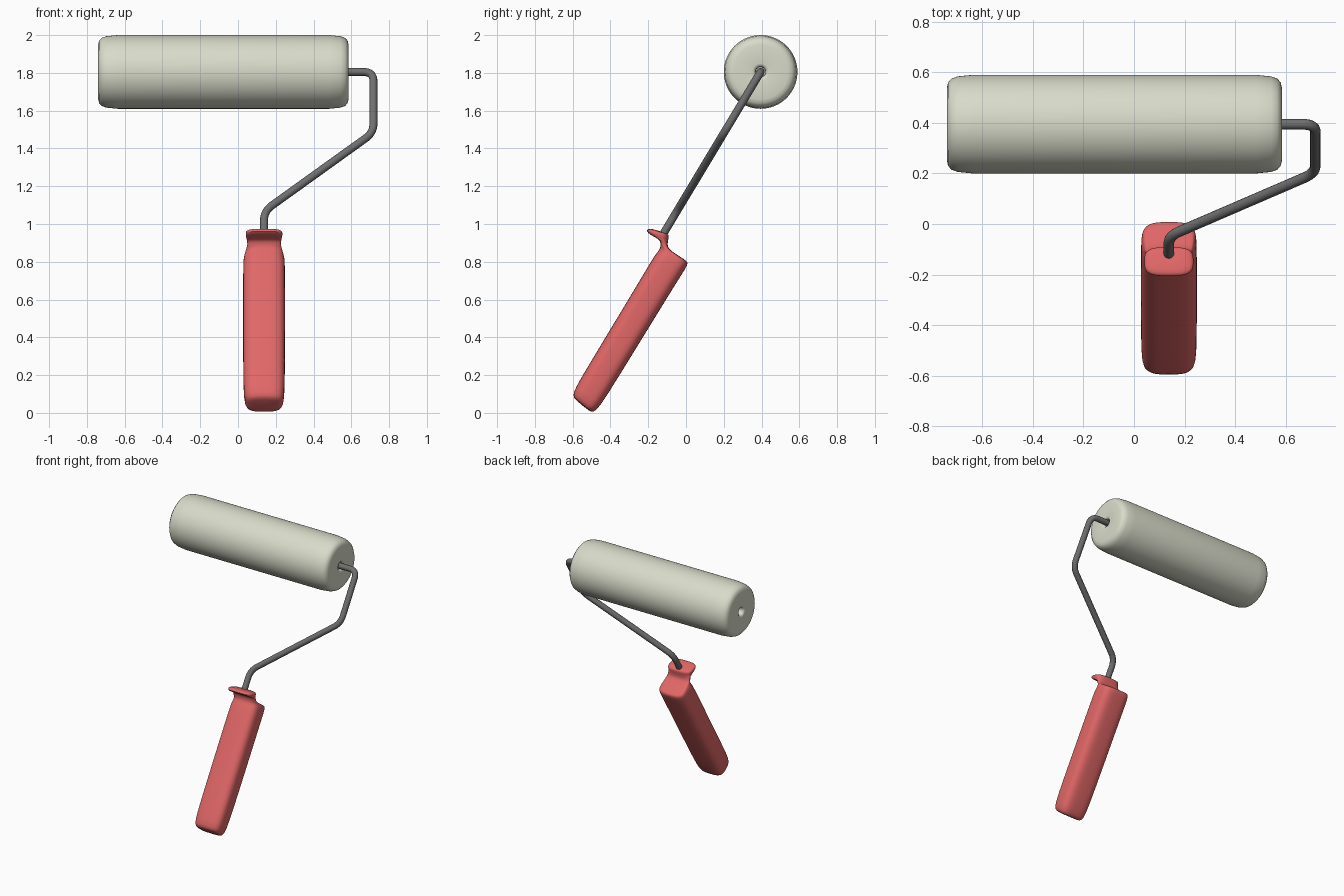
import bpy, bmesh, math
from mathutils import Vector

cube = bpy.data.objects.get("Cube")
if cube:
    bpy.data.objects.remove(cube, do_unlink=True)

AXLE_Y, AXLE_Z = 0.395, 1.805
TILT_SIN, TILT_COS = 0.515, 0.857
GRIP_X = 0.138


def material(name, rgb):
    m = bpy.data.materials.new(name)
    m.use_nodes = True
    color = (*rgb, 1)
    m.diffuse_color = color
    m.node_tree.nodes["Principled BSDF"].inputs["Base Color"].default_value = color
    return m


cream = material("cream_fleece", (0.69, 0.71, 0.59))
red = material("red_plastic", (0.75, 0.135, 0.135))
grey = material("grey_steel", (0.16, 0.16, 0.16))


def tilted(x, u, s):
    """u runs across the leaning plane of the tool, s runs up along it."""
    return Vector((x, AXLE_Y + TILT_COS * u + TILT_SIN * s,
                   AXLE_Z - TILT_SIN * u + TILT_COS * s))


def loft(name, rings, mat, angle):
    """Skin a list of closed rings and cap both ends."""
    bm = bmesh.new()
    loops = [[bm.verts.new(p) for p in ring] for ring in rings]
    n = len(loops[0])
    for a, b in zip(loops, loops[1:]):
        for i in range(n):
            bm.faces.new((a[i], a[(i + 1) % n], b[(i + 1) % n], b[i]))
    bm.faces.new(loops[0])
    bm.faces.new(loops[-1])
    bmesh.ops.recalc_face_normals(bm, faces=bm.faces)
    mesh = bpy.data.meshes.new(name)
    bm.to_mesh(mesh)
    bm.free()
    mesh.materials.append(mat)
    obj = bpy.data.objects.new(name, mesh)
    bpy.context.collection.objects.link(obj)
    bpy.ops.object.select_all(action='DESELECT')
    bpy.context.view_layer.objects.active = obj
    obj.select_set(True)
    bpy.ops.object.shade_smooth_by_angle(angle=math.radians(angle))
    return obj


# Roller sleeve: soft rounded ends with a small axle hole in each
half_profile = [(0.60, 0.015), (0.605, 0.026), (0.648, 0.027), (0.66, 0.034),
                (0.6625, 0.045), (0.6625, 0.145), (0.658, 0.165), (0.645, 0.180),
                (0.62, 0.189), (0.56, 0.195)]
profile = [(-x, r) for x, r in half_profile] + half_profile[::-1]
SEGMENTS = 64
angles = [2 * math.pi * i / SEGMENTS for i in range(SEGMENTS)]
loft("roller_sleeve",
     [[Vector((x - 0.0775, AXLE_Y + r * math.cos(a), AXLE_Z + r * math.sin(a)))
       for a in angles] for x, r in profile], cream, 50)


# Handle: rounded-box sections (height, front, back, half width, slant)
sections = [
    (-2.000, 0.050, 0.150, 0.075, -0.14),
    (-1.992, 0.032, 0.170, 0.095, -0.14),
    (-1.955, 0.020, 0.183, 0.108, -0.10),
    (-1.800, 0.020, 0.187, 0.111, 0),
    (-1.200, 0.020, 0.192, 0.111, 0),
    (-1.105, 0.020, 0.196, 0.110, 0.2),
    (-1.080, 0.024, 0.192, 0.106, 0.2),
    (-1.065, 0.025, 0.170, 0.100, 0.1),
    (-1.058, 0.018, 0.075, 0.092, 0),
    (-1.045, 0.008, 0.055, 0.088, 0),
    (-1.036, -0.005, 0.048, 0.090, 0),
    (-1.030, -0.060, 0.040, 0.093, 0.22),
    (-1.020, -0.084, 0.036, 0.098, 0.24),
    (-1.007, -0.084, 0.030, 0.097, 0.24),
    (-0.998, -0.070, 0.018, 0.083, 0.24),
]


def rounded_section(s, front, back, half_x, slant):
    ring = []
    for i in range(40):
        a = 2 * math.pi * i / 40
        c, d = (math.copysign(abs(f) ** 0.6, f) for f in (math.cos(a), math.sin(a)))
        offset = d * (back - front) / 2
        ring.append(tilted(GRIP_X + half_x * c, (front + back) / 2 + offset,
                           s + slant * offset))
    return ring


handle = loft("handle", [rounded_section(*sec) for sec in sections], red, 70)
smooth = handle.modifiers.new("soften", 'SUBSURF')
smooth.levels = smooth.render_levels = 1

# Wire frame: straight runs joined by rounded bends
corners = [tilted(x, 0, s) for x, s in
           [(GRIP_X, -1.025), (GRIP_X, -0.86), (0.717, -0.375), (0.717, 0), (0.50, 0)]]
path = [corners[0]]
for before, corner, after in zip(corners, corners[1:], corners[2:]):
    start = corner + (before - corner).normalized() * 0.055
    end = corner + (after - corner).normalized() * 0.055
    for i in range(9):
        t = i / 8
        path.append(start * (1 - t) ** 2 + corner * 2 * t * (1 - t) + end * t ** 2)
path.append(corners[-1])

curve = bpy.data.curves.new("wire_frame", 'CURVE')
curve.dimensions = '3D'
curve.bevel_depth = 0.021
curve.bevel_resolution = 4
curve.use_fill_caps = True
spline = curve.splines.new('POLY')
spline.points.add(len(path) - 1)
for point, co in zip(spline.points, path):
    point.co = (*co, 1)
curve.materials.append(grey)
wire = bpy.data.objects.new("wire_frame", curve)
bpy.context.collection.objects.link(wire)
bpy.ops.object.select_all(action='DESELECT')
bpy.context.view_layer.objects.active = wire
wire.select_set(True)
bpy.ops.object.convert(target='MESH')
bpy.ops.object.shade_smooth_by_angle(angle=math.radians(50))
